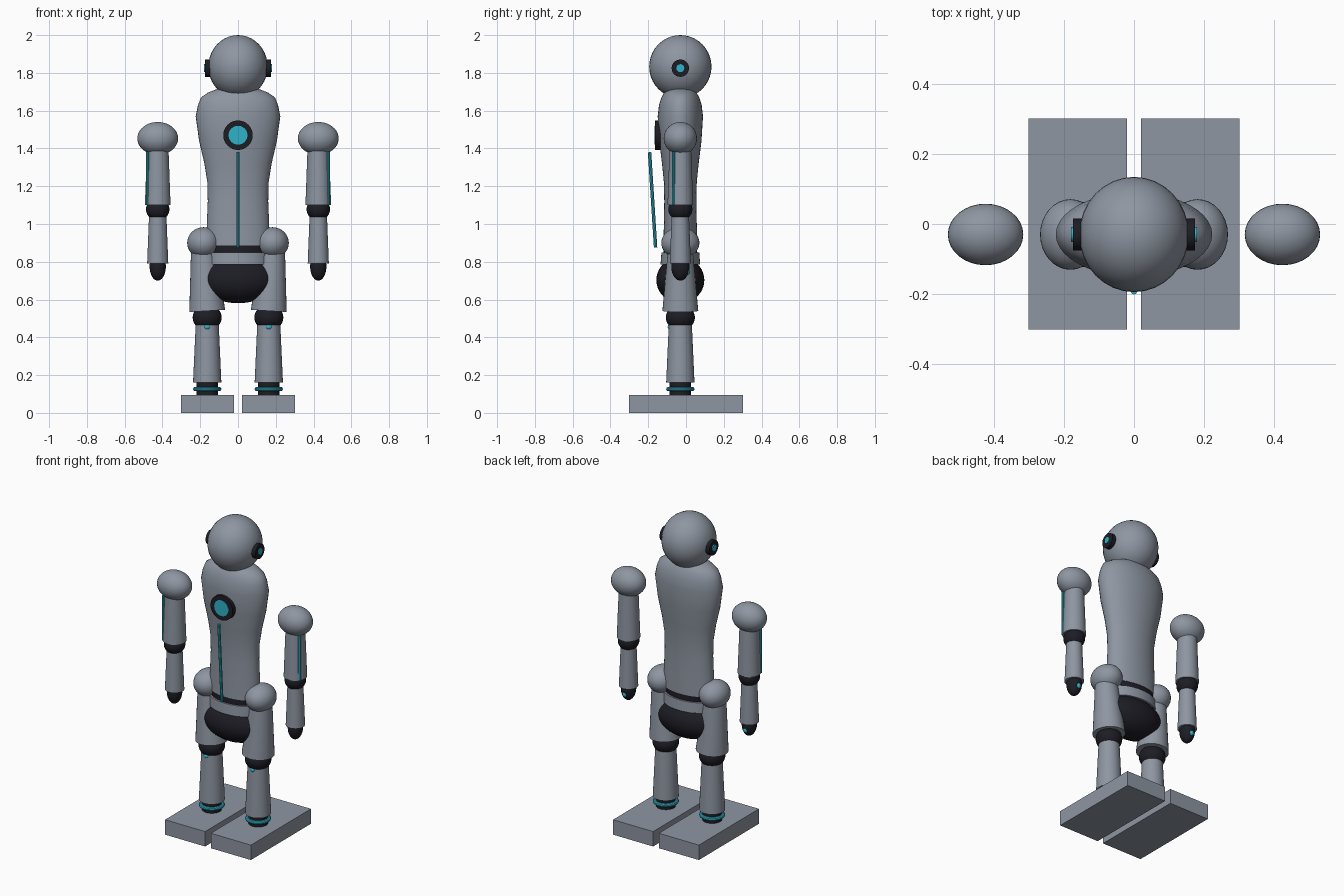
import bpy, bmesh, math
from mathutils import Vector, Matrix

cube = bpy.data.objects.get("Cube")
if cube:
    bpy.data.objects.remove(cube, do_unlink=True)

MID = -0.03  # depth of the body's centre line


def material(name, rgb):
    m = bpy.data.materials.new(name)
    m.use_nodes = True
    m.diffuse_color = (*rgb, 1)
    m.node_tree.nodes["Principled BSDF"].inputs["Base Color"].default_value = (*rgb, 1)
    return m


GREY = material("steel grey", (0.27, 0.305, 0.36))
DARK = material("dark joint", (0.012, 0.012, 0.018))
CYAN = material("cyan glow", (0.03, 0.44, 0.57))


def finish(name, bm, mat, smooth=True):
    bmesh.ops.recalc_face_normals(bm, faces=bm.faces)
    mesh = bpy.data.meshes.new(name)
    bm.to_mesh(mesh)
    bm.free()
    mesh.materials.append(mat)
    ob = bpy.data.objects.new(name, mesh)
    bpy.context.collection.objects.link(ob)
    if smooth:
        bpy.ops.object.select_all(action='DESELECT')
        ob.select_set(True)
        bpy.context.view_layer.objects.active = ob
        bpy.ops.object.shade_smooth_by_angle(angle=math.radians(35))
    return ob


def ball(name, centre, radii, mat):
    bm = bmesh.new()
    bmesh.ops.create_uvsphere(bm, u_segments=32, v_segments=20, radius=1)
    m = Matrix.Translation(centre) @ Matrix.Diagonal((*radii, 1))
    bmesh.ops.transform(bm, matrix=m, verts=bm.verts)
    return finish(name, bm, mat)


def rod(name, start, end, r1, r2, mat, sides=32):
    a, b = Vector(start), Vector(end)
    bm = bmesh.new()
    bmesh.ops.create_cone(bm, cap_ends=True, segments=sides, radius1=r1,
                          radius2=r2, depth=(b - a).length)
    turn = (b - a).to_track_quat('Z', 'Y').to_matrix().to_4x4()
    bmesh.ops.transform(bm, matrix=Matrix.Translation((a + b) / 2) @ turn, verts=bm.verts)
    return finish(name, bm, mat)


def box(name, low, high, mat):
    a, b = Vector(low), Vector(high)
    bm = bmesh.new()
    bmesh.ops.create_cube(bm, size=1)
    m = Matrix.Translation((a + b) / 2) @ Matrix.Diagonal((*(b - a), 1))
    bmesh.ops.transform(bm, matrix=m, verts=bm.verts)
    return finish(name, bm, mat, False)


def loft(name, rings, mat, sides=40):
    """Stack of ellipses, each given as height, half width, half depth."""
    bm = bmesh.new()
    loops = []
    for z, rx, ry in rings:
        angles = [math.tau * i / sides for i in range(sides)]
        loops.append([bm.verts.new((rx * math.cos(t), MID + ry * math.sin(t), z)) for t in angles])
    for lo, hi in zip(loops, loops[1:]):
        for i in range(sides):
            j = (i + 1) % sides
            bm.faces.new((lo[i], lo[j], hi[j], hi[i]))
    bm.faces.new(loops[0])
    bm.faces.new(loops[-1])
    return finish(name, bm, mat)


def ring(name, centre, major, minor, mat, sides=36, tube=10):
    bm = bmesh.new()
    grid = []
    for i in range(sides):
        t = math.tau * i / sides
        row = []
        for k in range(tube):
            p = math.tau * k / tube
            r = major + minor * math.cos(p)
            row.append(bm.verts.new(Vector(centre) + Vector(
                (r * math.cos(t), r * math.sin(t), minor * math.sin(p)))))
        grid.append(row)
    for i in range(sides):
        for k in range(tube):
            n, q = (i + 1) % sides, (k + 1) % tube
            bm.faces.new((grid[i][k], grid[n][k], grid[n][q], grid[i][q]))
    return finish(name, bm, mat)


# Head and neck
ball("head", (0, MID, 1.833), (0.157, 0.165, 0.167), GREY)
loft("neck", [(1.66, 0.11, 0.078), (1.718, 0.11, 0.078)], DARK)

# Torso, waist and pelvis
loft("torso", [(0.885, 0.168, 0.09), (1.0, 0.165, 0.087), (1.12, 0.16, 0.085),
               (1.22, 0.162, 0.087), (1.32, 0.178, 0.097), (1.44, 0.206, 0.112),
               (1.57, 0.224, 0.12), (1.63, 0.212, 0.113), (1.67, 0.196, 0.1),
               (1.695, 0.16, 0.086), (1.715, 0.11, 0.07)], GREY)
loft("waist", [(0.84, 0.15, 0.09), (0.89, 0.164, 0.088)], DARK)
loft("hip_band", [(0.785, 0.165, 0.105), (0.85, 0.165, 0.1)], GREY)
ball("pelvis", (0, MID, 0.703), (0.205, 0.127, 0.122), DARK)

# Chest light and the slanted strip below it
rod("chest_ring", (0, -0.13, 1.47), (0, -0.165, 1.47), 0.078, 0.078, DARK)
rod("chest_light", (0, -0.14, 1.47), (0, -0.168, 1.47), 0.05, 0.05, CYAN)
rod("belly_strip", (0, -0.161, 0.875), (0, -0.193, 1.38), 0.009, 0.009, CYAN, 8)

for side, s in (("left", 1), ("right", -1)):
    def at(x, z, y=MID):
        return (s * x, y, z)

    # Ear
    rod(side + "_ear", at(0.13, 1.825), at(0.175, 1.825), 0.046, 0.046, DARK)
    rod(side + "_ear_light", at(0.15, 1.825), at(0.181, 1.825), 0.021, 0.021, CYAN)

    # Arm
    ax = 0.425
    ball(side + "_shoulder", at(ax, 1.453), (0.108, 0.088, 0.087), GREY)
    rod(side + "_upper_arm", at(ax, 1.1), at(ax, 1.40), 0.068, 0.057, GREY)
    rod(side + "_arm_strip", at(0.48, 1.1, -0.067), at(0.48, 1.385, -0.067),
        0.008, 0.008, CYAN, 8)
    ball(side + "_elbow", at(ax, 1.078), (0.062, 0.064, 0.06), DARK)
    rod(side + "_forearm", at(ax, 0.79), at(ax, 1.045), 0.056, 0.046, GREY)
    ball(side + "_hand", at(ax, 0.775), (0.043, 0.048, 0.075), DARK)
    ball(side + "_hand_light", at(ax, 0.748, 0.004), (0.016, 0.018, 0.018), CYAN)

    # Leg
    lx = 0.163
    ball(side + "_hip", at(0.182, 0.9), (0.087, 0.101, 0.083), GREY)
    rod(side + "_thigh", at(lx, 0.54), at(0.183, 0.86), 0.095, 0.066, GREY)
    ball(side + "_knee", at(lx, 0.505), (0.077, 0.077, 0.068), DARK)
    ball(side + "_knee_light", at(lx, 0.455, -0.085), (0.017, 0.012, 0.014), CYAN)
    rod(side + "_shin", at(lx, 0.16), at(lx, 0.47), 0.075, 0.061, GREY)
    rod(side + "_ankle", at(lx, 0.09), at(lx, 0.165), 0.057, 0.057, DARK)
    ring(side + "_ankle_ring", at(lx, 0.126), 0.063, 0.012, CYAN)

    # Foot
    x0, x1 = sorted((s * 0.02, s * 0.302))
    box(side + "_foot", (x0, -0.302, 0), (x1, 0.302, 0.095), GREY)
